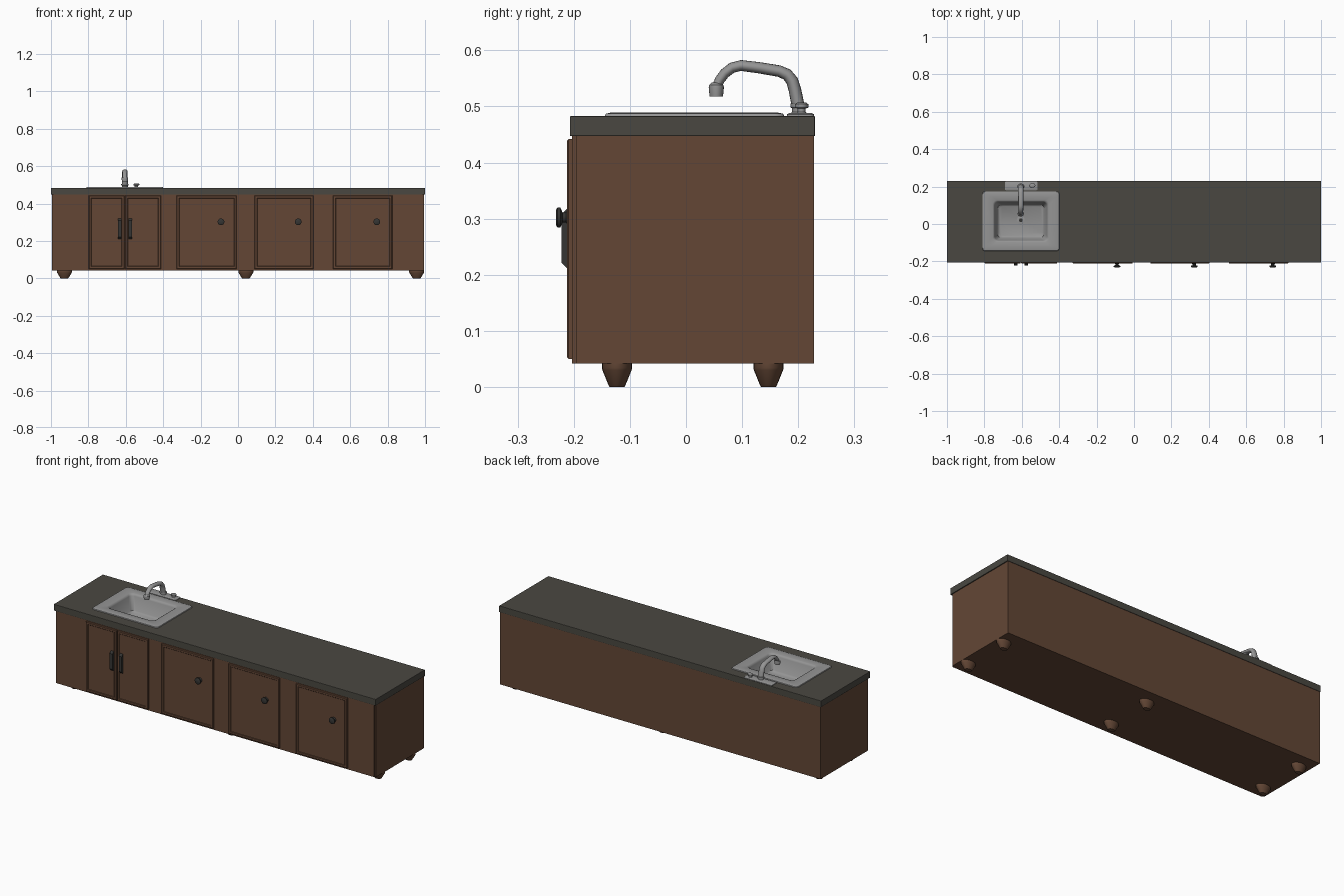
import bpy, bmesh, math
from mathutils import Vector, Matrix

if "Cube" in bpy.data.objects:
    bpy.data.objects.remove(bpy.data.objects["Cube"], do_unlink=True)


def material(name, rgb):
    m = bpy.data.materials.new(name)
    m.use_nodes = True
    m.diffuse_color = (*rgb, 1)
    m.node_tree.nodes["Principled BSDF"].inputs["Base Color"].default_value = (*rgb, 1)
    return m


WOOD = material("brown wood", (0.125, 0.062, 0.036))
STONE = material("dark stone", (0.068, 0.064, 0.053))
STEEL = material("steel", (0.30, 0.30, 0.30))
IRON = material("dark iron", (0.035, 0.035, 0.033))


def finish(name, bm, mat, smooth=False):
    bmesh.ops.recalc_face_normals(bm, faces=bm.faces)
    mesh = bpy.data.meshes.new(name)
    bm.to_mesh(mesh)
    bm.free()
    mesh.materials.append(mat)
    ob = bpy.data.objects.new(name, mesh)
    bpy.context.collection.objects.link(ob)
    if smooth:
        bpy.ops.object.select_all(action='DESELECT')
        ob.select_set(True)
        bpy.context.view_layer.objects.active = ob
        bpy.ops.object.shade_smooth_by_angle(angle=math.radians(40))
    return ob


def box_mesh(lo, hi):
    lo, hi = Vector(lo), Vector(hi)
    bm = bmesh.new()
    bmesh.ops.create_cube(bm, size=1, matrix=Matrix.Translation((lo + hi) / 2)
                          @ Matrix.Diagonal((*(hi - lo), 1)))
    return bm


def box(name, lo, hi, mat, bevel=0):
    bm = box_mesh(lo, hi)
    if bevel:
        bmesh.ops.bevel(bm, geom=bm.edges[:], offset=bevel, segments=2,
                        profile=0.5, affect='EDGES')
    return finish(name, bm, mat)


def loft(name, rings, mat, cap_start=True, cap_end=True, smooth=True):
    bm = bmesh.new()
    rows = [[bm.verts.new(p) for p in ring] for ring in rings]
    n = len(rows[0])
    for a, b in zip(rows, rows[1:]):
        for i in range(n):
            j = (i + 1) % n
            bm.faces.new((a[i], a[j], b[j], b[i]))
    if cap_start:
        bm.faces.new(rows[0])
    if cap_end:
        bm.faces.new(rows[-1])
    return finish(name, bm, mat, smooth)


def turned(name, centre, profile, mat, stretch=1.0, axis='Z', sides=20):
    """Profile of (radius, distance along axis), optionally widened in x."""
    rings = []
    for r, d in profile:
        ring = []
        for i in range(sides):
            a = math.tau * i / sides
            u, v = r * stretch * math.cos(a), r * math.sin(a)
            ring.append(Vector(centre) + Vector((u, v, d) if axis == 'Z' else (u, -d, v)))
        rings.append(ring)
    return loft(name, rings, mat)


def rounded_rect(cx, cy, hx, hy, r, z, steps=5):
    pts = []
    for q, (sx, sy) in enumerate([(1, 1), (-1, 1), (-1, -1), (1, -1)]):
        for i in range(steps + 1):
            a = math.pi / 2 * (q + i / steps)
            pts.append((cx + sx * (hx - r) + r * math.cos(a),
                        cy + sy * (hy - r) + r * math.sin(a), z))
    return pts


# Cabinet carcass, open on top below the worktop
bm = box_mesh((-0.995, -0.195, 0.042), (0.995, 0.228, 0.45))
bmesh.ops.delete(bm, geom=[f for f in bm.faces if f.normal.z > 0.9], context='FACES_ONLY')
finish("cabinet_body", bm, WOOD)
box("front_frame", (-0.987, -0.203, 0.042), (0.987, -0.194, 0.448), WOOD)

# Worktop with the sink opening
top = box("worktop", (-1, -0.207, 0.447), (1, 0.23, 0.483), STONE, 0.002)
cutter = box("sink_cutter", (-0.76, -0.105, 0.4), (-0.45, 0.135, 0.55), STONE)
cutter.hide_render = True
cutter.hide_viewport = True
cutter.display_type = 'WIRE'
cut = top.modifiers.new("sink_opening", 'BOOLEAN')
cut.operation = 'DIFFERENCE'
cut.object = cutter


# Doors with a bevelled edge and a shallow recessed field
def door(name, x0, x1):
    bm = box_mesh((x0, -0.212, 0.05), (x1, -0.202, 0.442))
    front = [f for f in bm.faces if f.normal.y < -0.9]
    bmesh.ops.bevel(bm, geom=list(front[0].edges), offset=0.003, segments=1, affect='EDGES')
    front = [f for f in bm.faces if f.normal.y < -0.99]
    bmesh.ops.inset_region(bm, faces=front, thickness=0.014, depth=0)
    bmesh.ops.inset_region(bm, faces=front, thickness=0.003, depth=-0.002)
    finish(name, bm, WOOD)


door("sink_door_right", -0.798, -0.607)
door("sink_door_left", -0.603, -0.412)
for i, (x0, x1, knob_x) in enumerate([(-0.328, -0.007, -0.091),
                                      (0.088, 0.403, 0.322),
                                      (0.508, 0.825, 0.742)]):
    door(f"door_{i + 1}", x0, x1)
    turned(f"knob_{i + 1}", (knob_x, -0.208, 0.302),
           [(0.016, 0), (0.009, 0.006), (0.009, 0.012), (0.018, 0.016),
            (0.018, 0.021), (0.013, 0.024)], IRON, axis='Y')

# Bar handles with sloping ends
for side, x in (("right", -0.633), ("left", -0.576)):
    outline = [(-0.208, 0.208), (-0.222, 0.222), (-0.222, 0.308), (-0.208, 0.322)]
    loft(f"handle_{side}", [[(x + s * 0.009, y, z) for y, z in outline] for s in (-1, 1)],
         IRON, smooth=False)

# Tapered feet
for i, x in enumerate((-0.928, 0.042, 0.955)):
    for row, y in (("front", -0.123), ("back", 0.147)):
        turned(f"{row}_foot_{i + 1}", (x, y, 0),
               [(0.013, 0), (0.015, 0.003), (0.026, 0.03), (0.027, 0.034), (0.027, 0.043)],
               WOOD, stretch=1.5)

# Sink: raised rim flowing into the bowl
SX, SY = -0.605, 0.015
sink = [(0.206, 0.160, 0.016, 0.483), (0.204, 0.158, 0.016, 0.487),
        (0.195, 0.149, 0.016, 0.489), (0.150, 0.112, 0.022, 0.489),
        (0.144, 0.106, 0.022, 0.486), (0.140, 0.102, 0.022, 0.478),
        (0.124, 0.089, 0.022, 0.405), (0.114, 0.080, 0.020, 0.397)]
loft("sink", [rounded_rect(SX, SY, *s) for s in sink], STEEL, cap_start=False)
turned("drain_ring", (SX, 0.02, 0.396), [(0.022, 0), (0.022, 0.003), (0.016, 0.004)], STEEL)
turned("drain_plug", (SX, 0.02, 0.399), [(0.010, 0), (0.010, 0.003)], IRON)

# Tap base plate and collar
plate = [(0.088, 0.024, 0.008, 0.482), (0.088, 0.024, 0.008, 0.486), (0.084, 0.020, 0.007, 0.488)]
loft("tap_plate", [rounded_rect(-0.603, 0.204, *p) for p in plate], STEEL)
turned("tap_collar", (SX, 0.201, 0.486),
       [(0.018, 0), (0.012, 0.004), (0.012, 0.011), (0.015, 0.012), (0.015, 0.019), (0.011, 0.020)],
       STEEL, stretch=1.3)
turned("tap_lever", (-0.543, 0.206, 0.486),
       [(0.011, 0), (0.007, 0.004), (0.007, 0.010), (0.012, 0.012), (0.012, 0.018), (0.008, 0.021)],
       STEEL, stretch=1.3)

# Curved spout swept in the y-z plane, slightly wider in x
path = [(0.200, 0.500), (0.194, 0.530), (0.189, 0.546), (0.180, 0.557), (0.166, 0.563),
        (0.130, 0.569), (0.098, 0.573), (0.082, 0.569), (0.069, 0.559), (0.060, 0.547), (0.055, 0.536)]
pts = [Vector((SX, y, z)) for y, z in path]
rings = []
for i, p in enumerate(pts):
    t = (pts[min(i + 1, len(pts) - 1)] - pts[max(i - 1, 0)]).normalized()
    n = Vector((1, 0, 0)).cross(t)
    r = 0.0115 - 0.003 * i / (len(pts) - 1)
    rings.append([p + Vector((1.4 * r * math.cos(a), 0, 0)) + n * r * math.sin(a)
                  for a in (math.tau * k / 16 for k in range(16))])
loft("spout", rings, STEEL)
turned("spout_nozzle", (SX, 0.054, 0.518),
       [(0.012, 0), (0.0135, 0.015), (0.013, 0.020), (0.008, 0.025)], STEEL, stretch=1.3)
